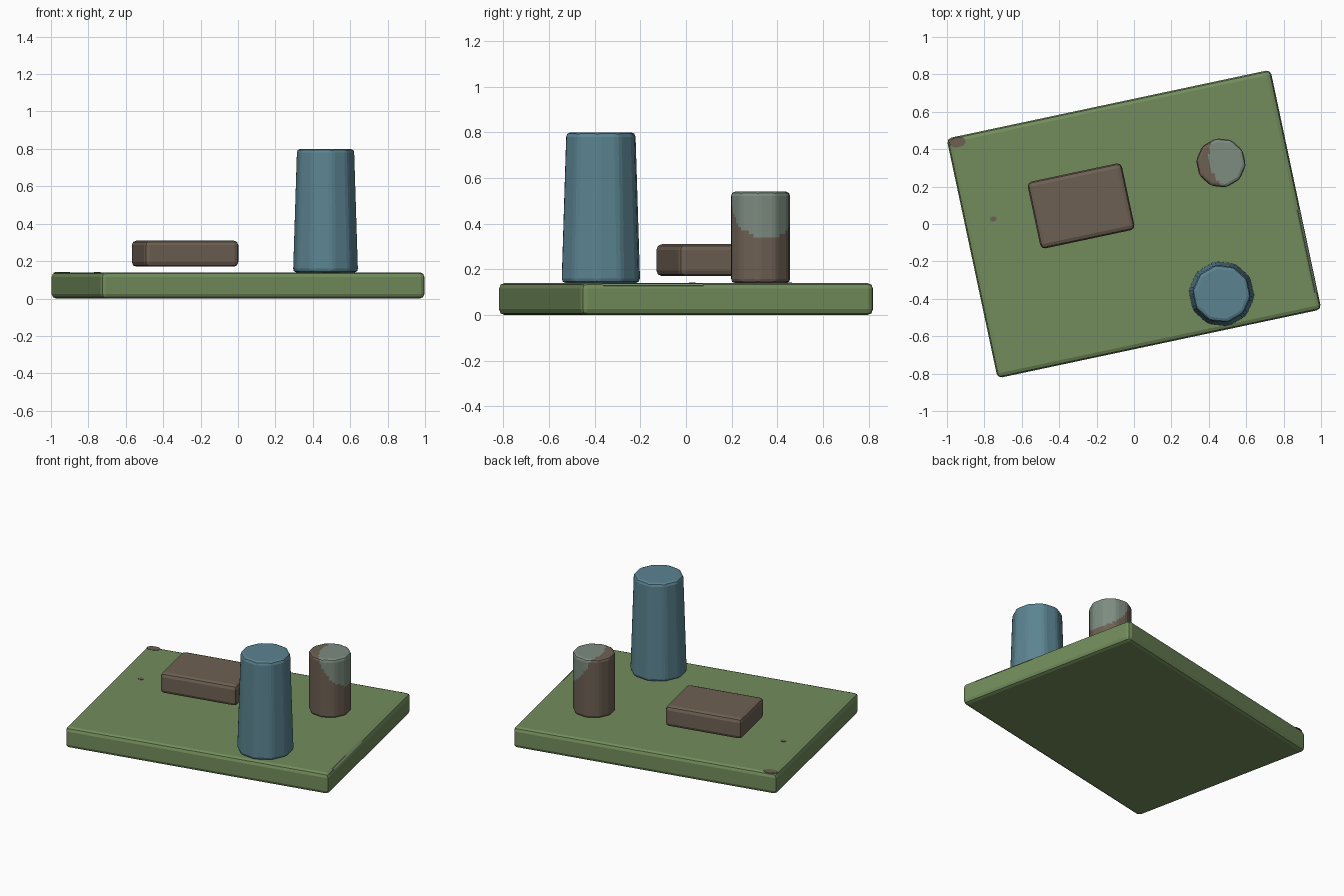
import bpy, bmesh
from math import radians
from mathutils import Matrix, Vector

cube = bpy.data.objects.get("Cube")
if cube:
    bpy.data.objects.remove(cube, do_unlink=True)

TURN = radians(12)


def material(name, color):
    m = bpy.data.materials.new(name)
    m.use_nodes = True
    m.diffuse_color = (*color, 1)
    m.node_tree.nodes["Principled BSDF"].inputs["Base Color"].default_value = (*color, 1)
    return m


green = material("moss green", (0.17, 0.265, 0.107))
brown = material("earth brown", (0.155, 0.117, 0.087))
blue = material("slate blue", (0.105, 0.23, 0.285))
grey = material("pale grey green", (0.205, 0.262, 0.216))


def soften(bm, width):
    """Round every edge that turns by more than 30 degrees."""
    edges = [e for e in bm.edges if e.calc_face_angle(0) > radians(30)]
    bmesh.ops.bevel(bm, geom=edges, offset=width, segments=2, profile=0.5,
                    affect='EDGES', clamp_overlap=True)


def finish(name, bm, location, mats, tilt=0):
    mesh = bpy.data.meshes.new(name)
    bm.to_mesh(mesh)
    bm.free()
    for m in mats:
        mesh.materials.append(m)
    obj = bpy.data.objects.new(name, mesh)
    obj.location = location
    obj.rotation_euler = (0, tilt, TURN)
    bpy.context.collection.objects.link(obj)
    return obj


def block(name, size, location, mat, bevel=0, tilt=0):
    bm = bmesh.new()
    bmesh.ops.create_cube(bm, size=1, matrix=Matrix.Diagonal((*size, 1)))
    if bevel:
        soften(bm, bevel)
    return finish(name, bm, location, [mat], tilt)


def pillar(r_bottom, r_top, height, bevel, sides=10):
    bm = bmesh.new()
    bmesh.ops.create_cone(bm, cap_ends=True, segments=sides, radius1=r_bottom,
                          radius2=r_top, depth=height)
    soften(bm, bevel)
    return bm


def spot(name, rx, ry, location, mat):
    bm = bmesh.new()
    bmesh.ops.create_cone(bm, cap_ends=True, segments=10, radius1=1, radius2=1, depth=1,
                          matrix=Matrix.Diagonal((rx, ry, 0.004, 1)))
    return finish(name, bm, location, [mat])


# Base board and the low block hovering above it
block("base_board", (1.77, 1.31, 0.14), (0, 0, 0.07), green, bevel=0.025)
block("low_block", (0.515, 0.365, 0.14), (-0.283, 0.097, 0.24), brown, bevel=0.025)

# Tall tapered pillar
finish("tall_pillar", pillar(0.178, 0.157, 0.66, 0.02), (0.468, -0.373, 0.47), [blue])

# Short pillar, sliced finely so a rounded pale patch can be painted on it
center = Vector((0.465, 0.327, 0.34))
bm = pillar(0.134, 0.134, 0.4, 0.018)
for axis in range(3):
    for i in range(-13, 14):
        point, normal = Vector(), Vector()
        point[axis] = i * 0.015
        normal[axis] = 1
        bmesh.ops.bisect_plane(bm, geom=bm.verts[:] + bm.edges[:] + bm.faces[:],
                               plane_co=point, plane_no=normal)
spin = Matrix.Rotation(TURN, 3, 'Z')
patch = Vector((0.615, 0.365, 0.55)) - center
for f in bm.faces:
    inside = (spin @ f.calc_center_median() - patch).length < 0.215
    f.material_index = 1 if inside else 0
finish("short_pillar", bm, center, [brown, grey])

# Small stains on the board, and a worn strip along its left edge
spot("corner_stain", 0.045, 0.028, (-0.943, 0.437, 0.14), brown)
spot("small_stain", 0.018, 0.014, (-0.752, 0.027, 0.14), brown)
block("worn_edge", (0.014, 0.45, 0.004), (0.925, -0.145, 0.132), grey, tilt=radians(45))
